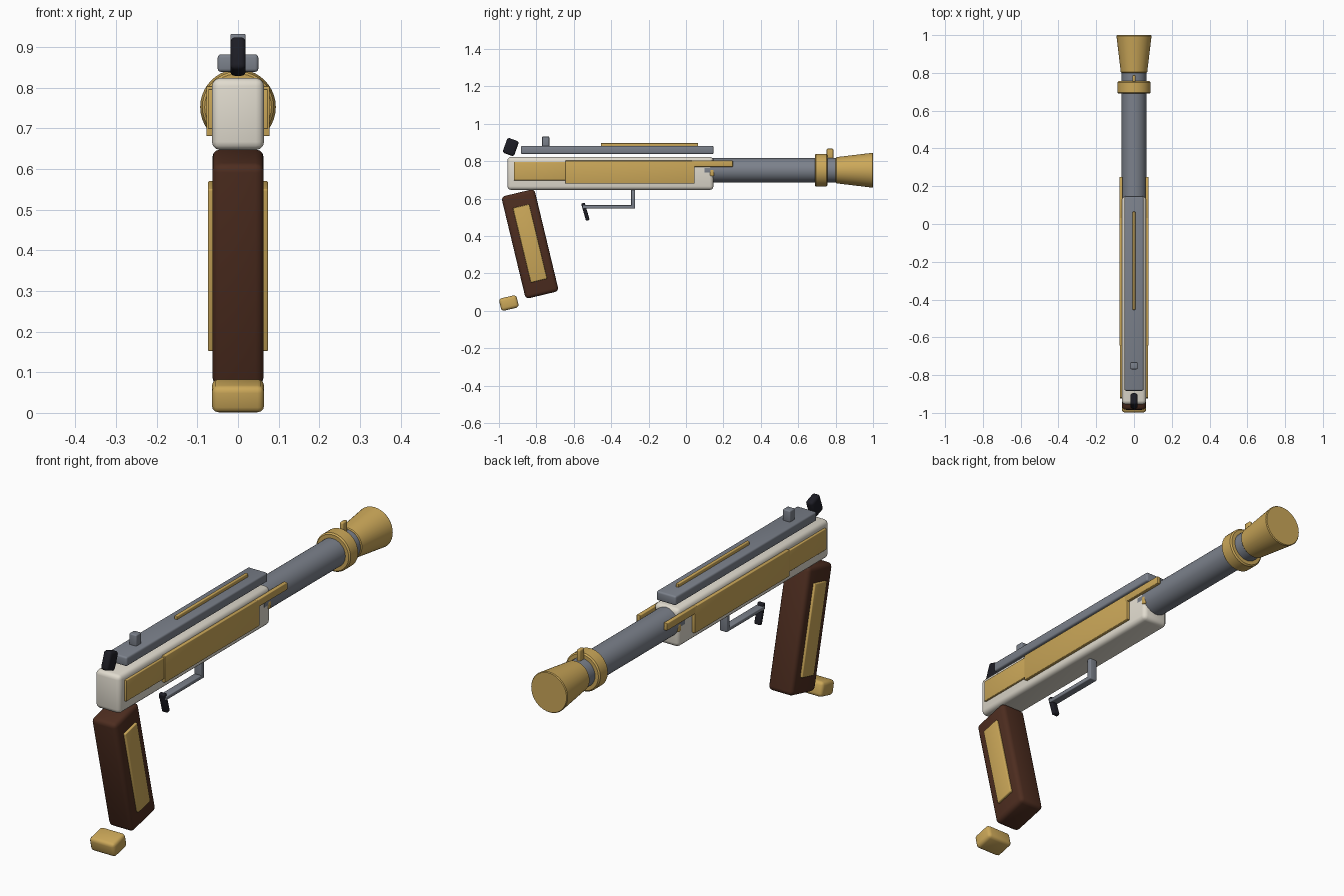
import bpy, bmesh, math
from mathutils import Matrix, Vector

if "Cube" in bpy.data.objects:
    bpy.data.objects.remove(bpy.data.objects["Cube"])


def material(name, rgb):
    m = bpy.data.materials.new(name)
    m.diffuse_color = (*rgb, 1)
    m.use_nodes = True
    m.node_tree.nodes["Principled BSDF"].inputs["Base Color"].default_value = m.diffuse_color
    return m


GOLD = material("gold", (0.60, 0.39, 0.10))
CREAM = material("cream", (0.75, 0.71, 0.62))
WOOD = material("dark_wood", (0.075, 0.026, 0.014))
STEEL = material("steel", (0.20, 0.22, 0.26))
BLACK = material("black", (0.012, 0.012, 0.018))


def finish(name, bm, mat):
    bmesh.ops.recalc_face_normals(bm, faces=bm.faces)
    me = bpy.data.meshes.new(name)
    bm.to_mesh(me)
    bm.free()
    me.materials.append(mat)
    ob = bpy.data.objects.new(name, me)
    bpy.context.collection.objects.link(ob)
    bpy.ops.object.select_all(action='DESELECT')
    ob.select_set(True)
    bpy.context.view_layer.objects.active = ob
    bpy.ops.object.shade_smooth_by_angle(angle=math.radians(35))
    return ob


def box(name, center, size, mat, bevel=0.004, tilt=0):
    """Rounded box, tilted about the x axis in degrees."""
    bm = bmesh.new()
    bmesh.ops.create_cube(bm, size=1)
    bmesh.ops.scale(bm, vec=size, verts=bm.verts)
    bmesh.ops.bevel(bm, geom=bm.edges[:], offset=bevel, segments=3,
                    profile=0.5, affect='EDGES')
    m = Matrix.Translation(Vector(center)) @ Matrix.Rotation(math.radians(tilt), 4, 'X')
    bmesh.ops.transform(bm, matrix=m, verts=bm.verts)
    return finish(name, bm, mat)


def turned(name, profile, mat, z=0.752, sides=40):
    """Solid of revolution along y from (y, radius) points, with flat end caps."""
    bm = bmesh.new()
    rings = []
    for y, r in profile:
        rings.append([bm.verts.new((r * math.cos(2 * math.pi * i / sides), y,
                                    z + r * math.sin(2 * math.pi * i / sides)))
                      for i in range(sides)])
    for a, b in zip(rings, rings[1:]):
        for i in range(sides):
            j = (i + 1) % sides
            bm.faces.new((a[i], a[j], b[j], b[i]))
    bm.faces.new(rings[0])
    bm.faces.new(rings[-1])
    return finish(name, bm, mat)


# Receiver and top rail
box("receiver", (0, -0.404, 0.735), (0.128, 1.102, 0.177), CREAM, 0.02)
box("top_rail", (0, -0.368, 0.86), (0.10, 1.03, 0.043), STEEL, 0.008)
box("rail_inlay", (0, -0.195, 0.887), (0.014, 0.52, 0.02), GOLD, 0.003)
box("rear_sight", (0, -0.75, 0.905), (0.038, 0.038, 0.054), STEEL, 0.005)
box("hammer", (0, -0.937, 0.876), (0.038, 0.065, 0.085), BLACK, 0.012, -20)

# Barrel, collar and flared muzzle
turned("barrel", [(0.10, 0.065), (0.81, 0.065)], STEEL)
turned("muzzle_collar", [(0.69, 0.082), (0.696, 0.088), (0.75, 0.088), (0.756, 0.082)], GOLD)
turned("muzzle_flare", [(0.80, 0.066), (0.804, 0.07), (0.996, 0.093), (1.0, 0.09)], GOLD)
box("front_sight", (0, 0.77, 0.834), (0.018, 0.036, 0.066), GOLD, 0.006)

# Side plates on both sides
for side, s in (("right", 1), ("left", -1)):
    box("rear_plate_" + side, (s * 0.066, -0.77, 0.747), (0.016, 0.30, 0.098), GOLD, 0.003)
    box("main_plate_" + side, (s * 0.068, -0.299, 0.742), (0.020, 0.69, 0.123), GOLD, 0.003)
    box("plate_strip_" + side, (s * 0.069, 0.14, 0.787), (0.018, 0.22, 0.034), GOLD, 0.003)
    box("barrel_pin_" + side, (s * 0.058, 0.139, 0.738), (0.016, 0.022, 0.036), GOLD, 0.006)
    box("grip_panel_" + side, (s * 0.066, -0.834, 0.361), (0.016, 0.09, 0.41), GOLD, 0.004, 13.5)

# Grip and pommel
box("grip", (0, -0.834, 0.358), (0.126, 0.182, 0.562), WOOD, 0.02, 13.5)
box("pommel", (0, -0.947, 0.042), (0.128, 0.096, 0.068), GOLD, 0.016, 13.5)

# Trigger guard and trigger
box("guard_post", (0, -0.283, 0.602), (0.036, 0.022, 0.108), STEEL, 0.004)
box("guard_bar", (0, -0.412, 0.556), (0.036, 0.28, 0.018), STEEL, 0.004)
box("trigger", (0, -0.538, 0.530), (0.03, 0.02, 0.096), BLACK, 0.005, 16)
